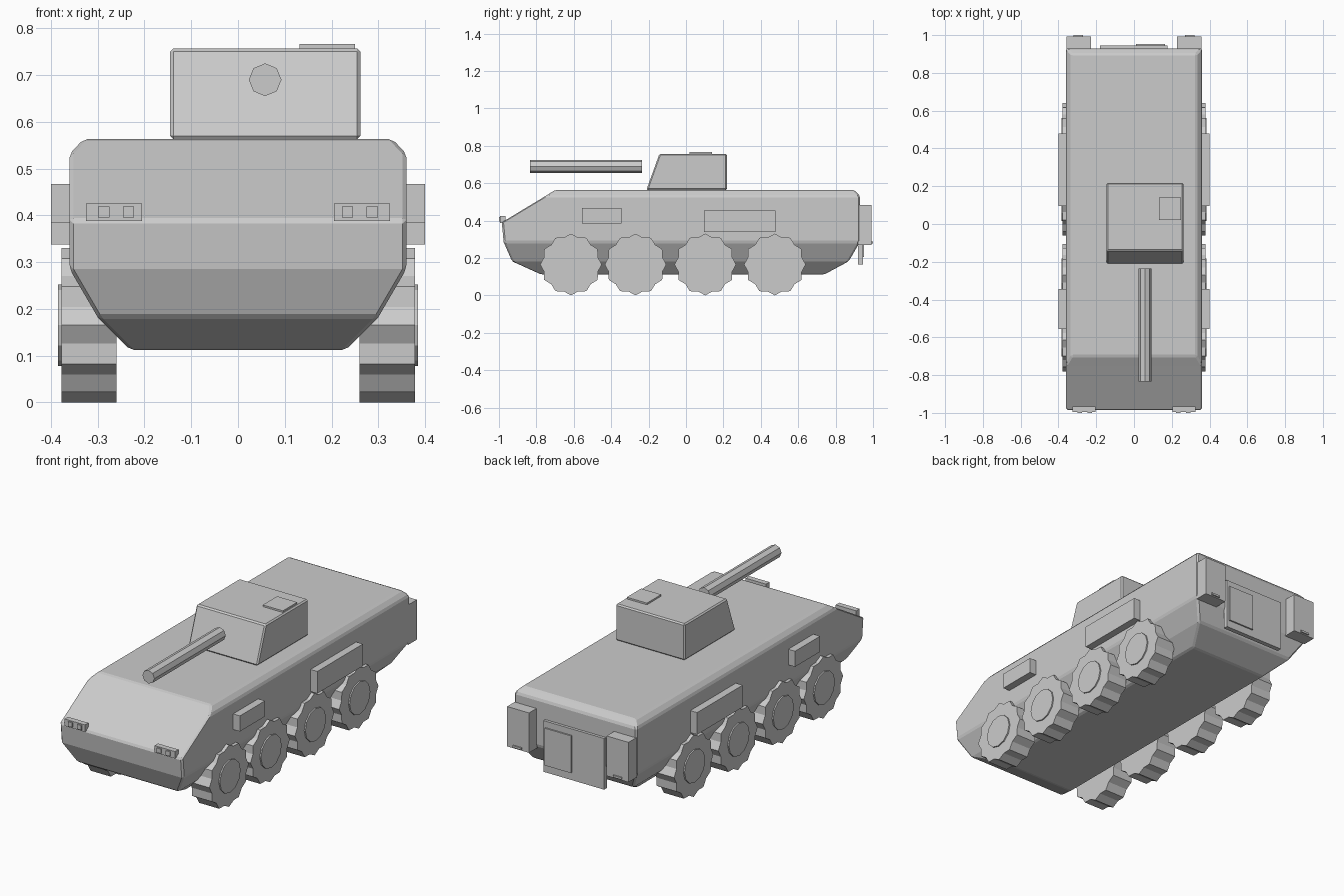
import bpy, bmesh, math
from mathutils import Matrix

cube = bpy.data.objects.get("Cube")
if cube:
    bpy.data.objects.remove(cube, do_unlink=True)

# Single plain grey paint
grey = bpy.data.materials.new("plain_grey")
grey.use_nodes = True
grey.diffuse_color = (0.6, 0.6, 0.6, 1)
grey.node_tree.nodes["Principled BSDF"].inputs["Base Color"].default_value = (0.6, 0.6, 0.6, 1)


def finish(name, bm, bevel=0):
    bmesh.ops.recalc_face_normals(bm, faces=bm.faces)
    mesh = bpy.data.meshes.new(name)
    bm.to_mesh(mesh)
    bm.free()
    mesh.materials.append(grey)
    obj = bpy.data.objects.new(name, mesh)
    bpy.context.collection.objects.link(obj)
    if bevel:
        mod = obj.modifiers.new("edge_bevel", "BEVEL")
        mod.width = bevel
        mod.segments = 1
        mod.limit_method = "ANGLE"
        mod.angle_limit = math.radians(20)
    return obj


def loft(name, levels, bevel=0):
    """Stack rectangles given as (z, x0, x1, y0, y1)."""
    bm = bmesh.new()
    rings = [[bm.verts.new(p) for p in ((x0, y0, z), (x1, y0, z), (x1, y1, z), (x0, y1, z))]
             for z, x0, x1, y0, y1 in levels]
    for low, high in zip(rings, rings[1:]):
        for i in range(4):
            j = (i + 1) % 4
            bm.faces.new((low[i], low[j], high[j], high[i]))
    bm.faces.new(rings[0][::-1])
    bm.faces.new(rings[-1])
    return finish(name, bm, bevel)


def box(name, x0, x1, y0, y1, z0, z1):
    return loft(name, [(z0, x0, x1, y0, y1), (z1, x0, x1, y0, y1)])


def prism(name, outline, axis, start, end):
    """Extrude an outline of (across, z) points along the x or y axis."""
    bm = bmesh.new()
    place = (lambda d, a, z: (d, a, z)) if axis == "x" else (lambda d, a, z: (a, d, z))
    ends = [[bm.verts.new(place(d, a, z)) for a, z in outline] for d in (start, end)]
    n = len(outline)
    for i in range(n):
        j = (i + 1) % n
        bm.faces.new((ends[0][i], ends[0][j], ends[1][j], ends[1][i]))
    bm.faces.new(ends[0][::-1])
    bm.faces.new(ends[1])
    return finish(name, bm)


def circle(a, z, radii, n):
    """Polygon outline whose radius cycles through the given radii."""
    return [(a + radii[i % len(radii)] * math.sin(math.tau * i / n),
             z - radii[i % len(radii)] * math.cos(math.tau * i / n)) for i in range(n)]


# Hull: boat-shaped lower half, sloped nose, chamfered roof
hull_levels = [(0.112, 0.23, -0.775, 0.74), (0.182, 0.30, -0.93, 0.87),
               (0.285, 0.36, -0.975, 0.93), (0.39, 0.36, -0.985, 0.93),
               (0.532, 0.36, -0.75, 0.93), (0.563, 0.33, -0.70, 0.90)]
loft("hull", [(z, -w, w, y0, y1) for z, w, y0, y1 in hull_levels], 0.008)

# Turret, hatch and gun
loft("turret", [(0.563, -0.145, 0.262, -0.212, 0.218),
                (0.757, -0.145, 0.262, -0.142, 0.218)], 0.007)
box("turret_hatch", 0.132, 0.25, 0.02, 0.14, 0.75, 0.766)
prism("gun_barrel", circle(0.058, 0.69, [0.035], 8), "y", -0.835, -0.235)

# Parts that repeat on both sides
for side, s in (("left", 1), ("right", -1)):
    def side_box(name, x0, x1, *rest):
        return box(f"{side}_{name}", min(s * x0, s * x1), max(s * x0, s * x1), *rest)

    # Scalloped tyres with raised hubs
    for i, y in enumerate((-0.615, -0.27, 0.103, 0.475)):
        prism(f"{side}_tyre_{i + 1}", circle(y, 0.165, [0.165, 0.149], 24), "x", s * 0.26, s * 0.378)
        prism(f"{side}_hub_{i + 1}", circle(y, 0.165, [0.087], 12), "x", s * 0.37, s * 0.385)

    # Stowage boxes
    side_box("front_stowage", 0.35, 0.40, -0.555, -0.345, 0.384, 0.467)
    side_box("rear_stowage", 0.35, 0.40, 0.095, 0.478, 0.338, 0.455)

    # Headlight housings and lamps
    side_box("headlight_housing", 0.205, 0.325, -0.994, -0.965, 0.388, 0.425)
    for i, x in enumerate((0.222, 0.275)):
        side_box(f"lamp_{i + 1}", x, x + 0.024, -1.0, -0.99, 0.395, 0.419)

    # Rear bins with small tail lights
    side_box("rear_bin", 0.228, 0.357, 0.92, 0.993, 0.27, 0.482)
    side_box("tail_light", 0.27, 0.32, 0.985, 1.0, 0.276, 0.287)

# Rear ramp and its door
box("rear_ramp", -0.18, 0.177, 0.92, 0.945, 0.165, 0.437)
box("ramp_door", 0.01, 0.165, 0.94, 0.953, 0.205, 0.403)
